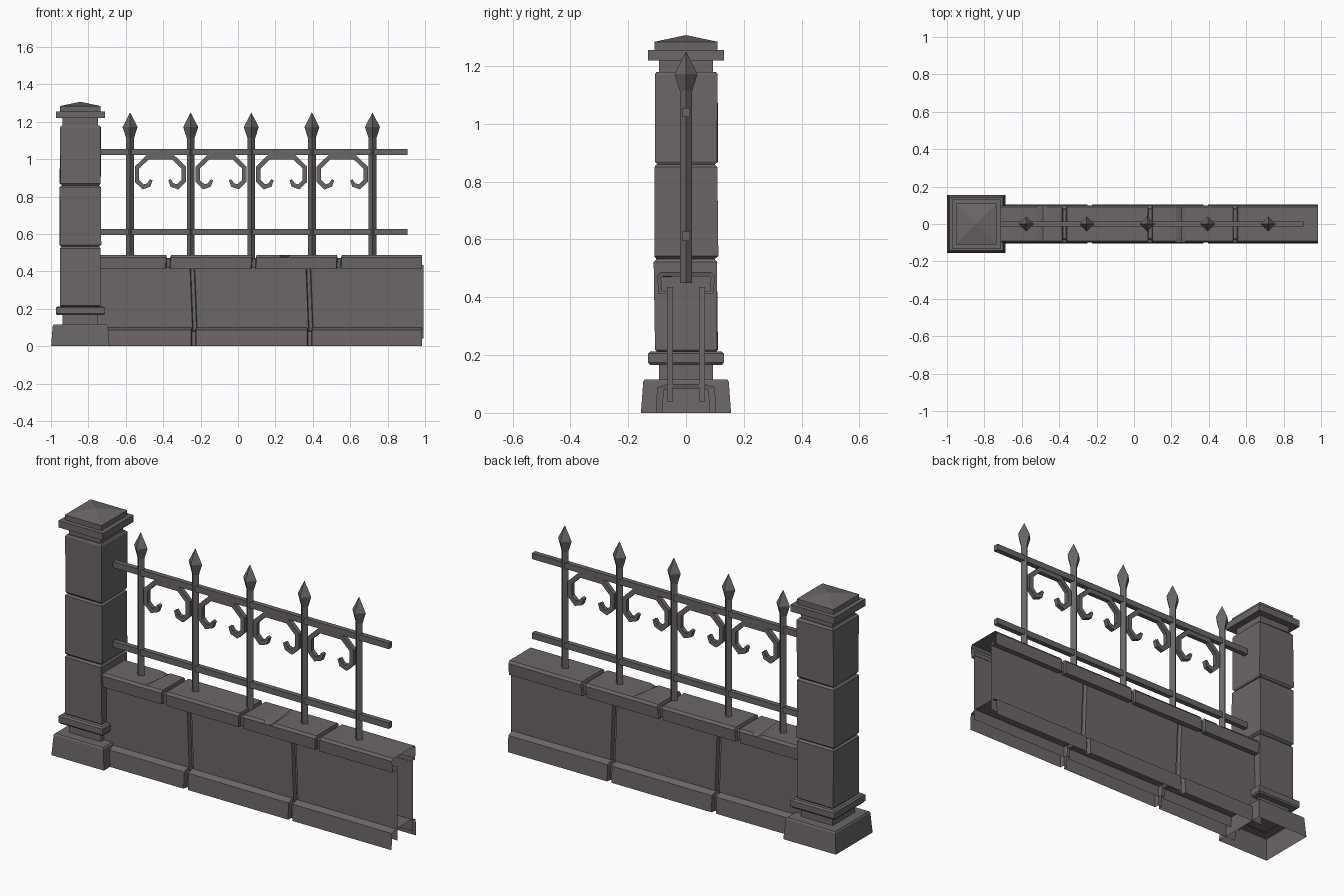
import bpy, bmesh, math, random
from mathutils import Vector

if "Cube" in bpy.data.objects:
    bpy.data.objects.remove(bpy.data.objects["Cube"])

rng = random.Random(4)
stone = bpy.data.materials.new("weathered_grey_stone")
stone.diffuse_color = (0.150, 0.135, 0.132, 1)
stone.use_nodes = True
stone.node_tree.nodes["Principled BSDF"].inputs["Base Color"].default_value = stone.diffuse_color
iron = bpy.data.materials.new("dull_grey_iron")
iron.diffuse_color = (0.145, 0.133, 0.131, 1)
iron.use_nodes = True
iron.node_tree.nodes["Principled BSDF"].inputs["Base Color"].default_value = iron.diffuse_color


def finish(name, bm, mat, normals=True):
    if normals:
        bmesh.ops.recalc_face_normals(bm, faces=bm.faces)
    me = bpy.data.meshes.new(name)
    bm.to_mesh(me)
    bm.free()
    me.materials.append(mat)
    ob = bpy.data.objects.new(name, me)
    bpy.context.collection.objects.link(ob)
    return ob


def stack(name, cx, rings, mat, diamond=False, jitter=0.0, bottom=True, apex=None):
    """Four-sided rings of (half width, z), optionally closed to an apex."""
    bm = bmesh.new()
    corners = [(1, 0), (0, 1), (-1, 0), (0, -1)] if diamond else [(1, 1), (-1, 1), (-1, -1), (1, -1)]
    loops = []
    for h, z in rings:
        loops.append([bm.verts.new((cx + sx * h + rng.uniform(-jitter, jitter),
                                    sy * h + rng.uniform(-jitter, jitter), z)) for sx, sy in corners])
    for a, b in zip(loops, loops[1:]):
        for i in range(4):
            j = (i + 1) % 4
            bm.faces.new((a[i], a[j], b[j], b[i]))
    if apex is None:
        bm.faces.new(loops[-1])
    else:
        tip = bm.verts.new((cx, 0, apex))
        for i in range(4):
            bm.faces.new((loops[-1][i], loops[-1][(i + 1) % 4], tip))
    if bottom:
        bm.faces.new(loops[0][::-1])
    return finish(name, bm, mat)


def course(name, outer, inner, x0, x1, joints, chips=(), lean=0.0):
    """Open stone shell along x: outer (y, z) profile, dropping to inner at each joint."""
    stations = [(x0, outer)]
    for x in joints:
        stations += [(x - 0.013, outer), (x - 0.009, inner), (x + 0.009, inner), (x + 0.013, outer)]
    for x, idx, dy, dz in chips:
        nick = [(y + dy, z + dz) if i == idx else (y, z) for i, (y, z) in enumerate(outer)]
        stations += [(x - 0.03, outer), (x, nick), (x + 0.02, outer)]
    stations.append((x1, outer))
    stations.sort(key=lambda s: s[0])
    bm = bmesh.new()
    rows = []
    for x, prof in stations:
        inside = x0 < x < x1
        k = lean if inside else 0
        rows.append([bm.verts.new((x + k * (z - 0.25), y, z)) for y, z in prof])
    for a, b in zip(rows, rows[1:]):
        for i in range(len(outer) - 1):
            bm.faces.new((a[i], b[i], b[i + 1], a[i + 1]))
    return finish(name, bm, stone, normals=False)


def box(name, x0, x1, hy, z0, z1, mat):
    bm = bmesh.new()
    bmesh.ops.create_cube(bm, size=1)
    for v in bm.verts:
        v.co = Vector(((x0 + x1) / 2 + v.co.x * (x1 - x0), v.co.y * 2 * hy,
                       (z0 + z1) / 2 + v.co.z * (z1 - z0)))
    return finish(name, bm, mat)


# Pillar: plinth, moulded foot, three rough blocks, cap
PX = -0.843
stack("pillar_plinth", PX, [(0.156, 0), (0.148, 0.108), (0.143, 0.115)], stone, bottom=False)
stack("pillar_foot_neck", PX, [(0.094, 0.11), (0.094, 0.172)], stone, bottom=False)
stack("pillar_foot_moulding", PX, [(0.125, 0.166), (0.131, 0.174), (0.131, 0.206), (0.122, 0.213)], stone)
for i, (z0, z1) in enumerate([(0.208, 0.532), (0.532, 0.86), (0.86, 1.18)]):
    stack(f"pillar_block_{i + 1}", PX, [(0.1, z0), (0.109, z0 + 0.01), (0.109, z1 - 0.01), (0.1, z1)],
          stone, jitter=0.003)
stack("pillar_cap_neck", PX, [(0.094, 1.17), (0.094, 1.225)], stone)
stack("pillar_cap_slab", PX, [(0.131, 1.219), (0.131, 1.256)], stone)
stack("pillar_cap_roof", PX, [(0.108, 1.254), (0.109, 1.284)], stone, apex=1.307)

# Low wall: hollow base course, two panel skins and an overhanging coping
WX = -0.75
base_joints = (-0.237, 0.383)
course("wall_base",
       [(-0.104, 0), (-0.1, 0.088), (-0.066, 0.1), (0.066, 0.1), (0.1, 0.088), (0.104, 0)],
       [(-0.08, 0), (-0.078, 0.078), (-0.05, 0.085), (0.05, 0.085), (0.078, 0.078), (0.08, 0)],
       WX, 0.985, base_joints)
for side, label in ((-1, "front"), (1, "back")):
    zs = (0.04, 0.435) if side < 0 else (0.435, 0.04)
    course(f"wall_panel_{label}", [(side * 0.066, z) for z in zs],
           [(side * 0.045, z) for z in zs], WX, 0.992, base_joints, lean=-0.04)
course("wall_coping",
       [(-0.064, 0.412), (-0.095, 0.412), (-0.1, 0.474), (-0.09, 0.487),
        (0.09, 0.487), (0.1, 0.474), (0.095, 0.412), (0.064, 0.412)],
       [(-0.064, 0.42), (-0.083, 0.42), (-0.086, 0.466), (-0.078, 0.472),
        (0.078, 0.472), (0.086, 0.466), (0.083, 0.42), (0.064, 0.42)],
       WX, 0.985, (-0.385, 0.073, 0.528),
       chips=[(0.24, 3, 0.025, -0.018), (-0.5, 4, -0.02, -0.015)], lean=0.06)

# Iron rails
for name, z in (("lower_rail", 0.611), ("upper_rail", 1.039)):
    box(name, -0.75, 0.905, 0.0135, z - 0.016, z + 0.016, iron)

# Diamond-section posts with spear heads
posts = [-0.577 + 0.324 * i for i in range(5)]
for i, x in enumerate(posts):
    stack(f"post_{i + 1}", x, [(0.021, 0.45), (0.021, 1.12)], iron, diamond=True)
    stack(f"spear_head_{i + 1}", x, [(0.021, 1.113), (0.04, 1.172)], iron, diamond=True, apex=1.25)


def scroll(name, cx):
    """Square bar bent in a C with a curl at each end, tapering at the tips."""
    half = [(0.049, 0.89, 0.007), (0.062, 0.862, 0.011), (0.092, 0.852, 0.012),
            (0.125, 0.884, 0.012), (0.125, 0.955, 0.012), (0.068, 1.01, 0.012)]
    path = [(-x, z, w) for x, z, w in half] + [(x, z, w) for x, z, w in reversed(half)]
    bm = bmesh.new()
    rows = []
    for i, (x, z, w) in enumerate(path):
        p = Vector((x, z))
        d0 = (p - Vector(path[i - 1][:2])).normalized() if i else None
        d1 = (Vector(path[i + 1][:2]) - p).normalized() if i < len(path) - 1 else None
        d0, d1 = d0 or d1, d1 or d0
        t = (d0 + d1).normalized()
        n = Vector((-t.y, t.x)) * w / max(0.6, t.dot(d0))
        rows.append([bm.verts.new((cx + x + s * n.x, y, z + s * n.y))
                     for s, y in ((1, -0.012), (1, 0.012), (-1, 0.012), (-1, -0.012))])
    for a, b in zip(rows, rows[1:]):
        for i in range(4):
            j = (i + 1) % 4
            bm.faces.new((a[i], a[j], b[j], b[i]))
    bm.faces.new(rows[0])
    bm.faces.new(rows[-1][::-1])
    return finish(name, bm, iron)


# One scroll hung under the upper rail in each bay
for i in range(4):
    scroll(f"scroll_{i + 1}", (posts[i] + posts[i + 1]) / 2)
